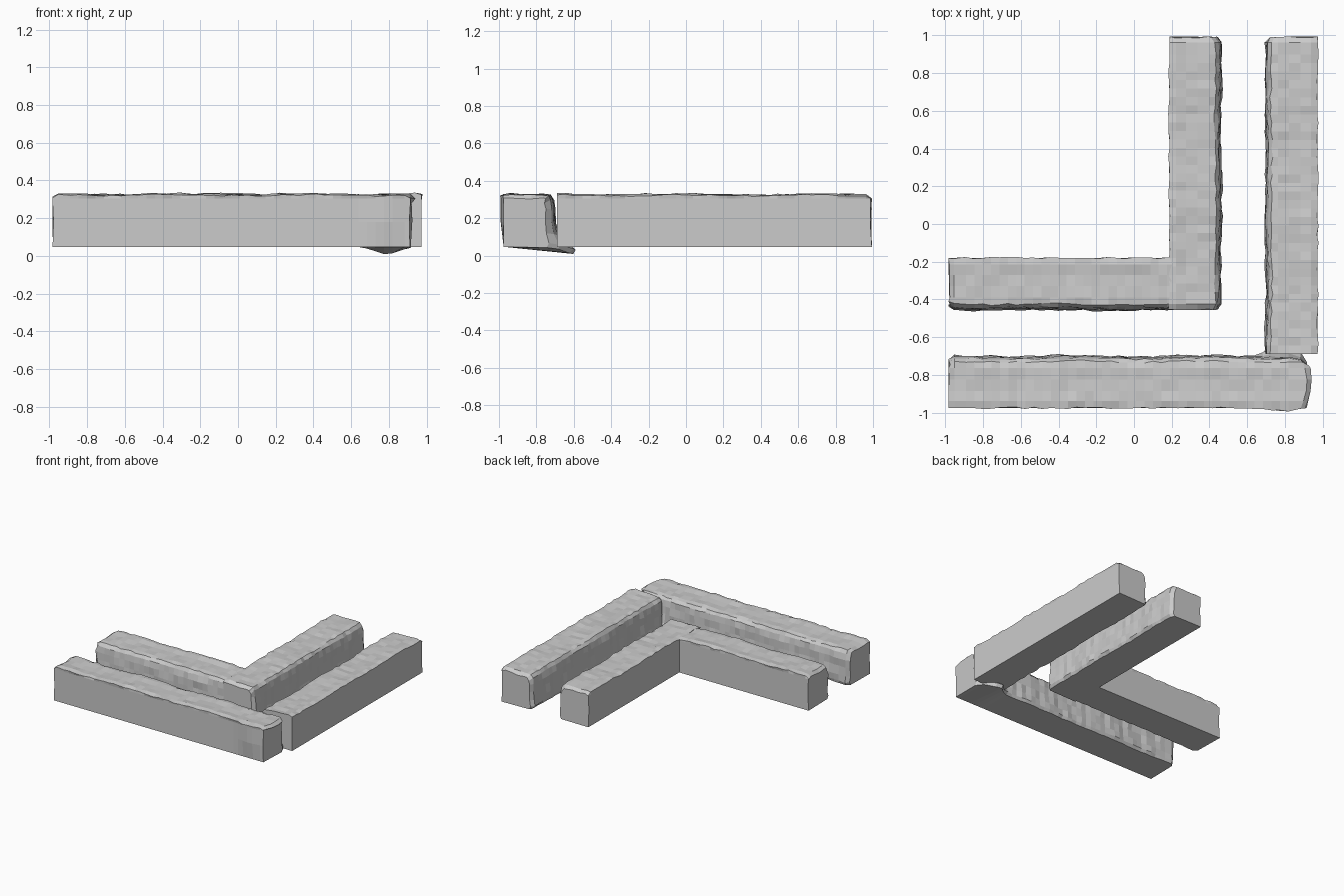
import bpy, bmesh, math, random
from mathutils import Vector

if "Cube" in bpy.data.objects:
    bpy.data.objects.remove(bpy.data.objects["Cube"])

random.seed(7)

# Cross-section: (distance from the flat cut face, height)
PROFILE = [(0, .047), (0, .18), (0, .305), (.008, .322), (.035, .328), (.09, .323),
           (.15, .323), (.21, .325), (.245, .32), (.262, .298), (.27, .25),
           (.271, .19), (.274, .12), (.277, .07), (.265, .047)]
STEP = .045


def bar(name, origin, along, across, length, round_ends=(True, True), warp=None):
    """Rough stone bar: flat back and base, weathered top and path side."""
    bm = bmesh.new()
    o, u, v = Vector(origin), Vector(along), Vector(across)
    n = round(length / STEP)
    phase = random.uniform(0, 6)
    rings = []
    for i in range(n + 1):
        t = length * i / n
        edge = min(i if round_ends[0] else 9, n - i if round_ends[1] else 9)
        ring = []
        for k, (d, z) in enumerate(PROFILE):
            tt = t
            if k > 2:  # weathering on everything but the cut back
                wave = .003 * math.sin(t * 9 + phase)
                if k <= 8:
                    z += wave + random.uniform(-.004, .005)
                if k >= 8:
                    d += wave + random.uniform(-.006, .006)
                if k == 3:
                    d -= random.uniform(.004, .014)
            if edge == 0:  # worn end edges
                if k > 2:
                    z -= .018 if k <= 9 else 0
                    d -= .02 if k >= 8 else 0
                tt += random.uniform(-.005, .005)
            elif edge == 1:
                tt += (-.018 if i < n / 2 else .018)
            p = o + u * tt + v * d + Vector((0, 0, z))
            if warp:
                p = warp(p, k)
            ring.append(bm.verts.new(p))
        rings.append(ring)
    m = len(PROFILE)
    for a, b in zip(rings, rings[1:]):
        for k in range(m):
            bm.faces.new((a[k], a[(k + 1) % m], b[(k + 1) % m], b[k]))
    bm.faces.new(rings[0])
    bm.faces.new(rings[-1])
    bmesh.ops.recalc_face_normals(bm, faces=bm.faces)
    mesh = bpy.data.meshes.new(name)
    bm.to_mesh(mesh)
    bm.free()
    obj = bpy.data.objects.new(name, mesh)
    bpy.context.collection.objects.link(obj)
    return obj


def broken_corner(p, k):
    """Distorts the outer corner: bulged end and a tongue sagging to the ground."""
    if p.x > .66:
        f = max(0, 1 - abs(p.x - .79) / .13)
        if k >= 12:
            p.y += f * (.12 if k >= 13 else .03)
            p.z -= f * (.043 if k >= 13 else .015)
        if k in (1, 2, 3):
            p.y -= f * .018
        if p.x > .86:
            p.x += .035 * math.sin(math.pi * min(1, max(0, (p.y + .98) / .28)))
            if k > 8:
                p.y -= (p.x - .86) * .4
    return p


# Outer corner: flat faces on the outside
bar("outer_front_bar", (-.98, -.975, 0), (1, 0, 0), (0, 1, 0), 1.89, warp=broken_corner)
bar("outer_side_bar", (.973, -.69, 0), (0, 1, 0), (-1, 0, 0), 1.68, (False, True))

# Inner corner: flat faces on the inside
bar("inner_front_bar", (-.98, -.18, 0), (1, 0, 0), (0, -1, 0), 1.2, (True, False))
bar("inner_side_bar", (.187, -.452, 0), (0, 1, 0), (1, 0, 0), 1.442)
